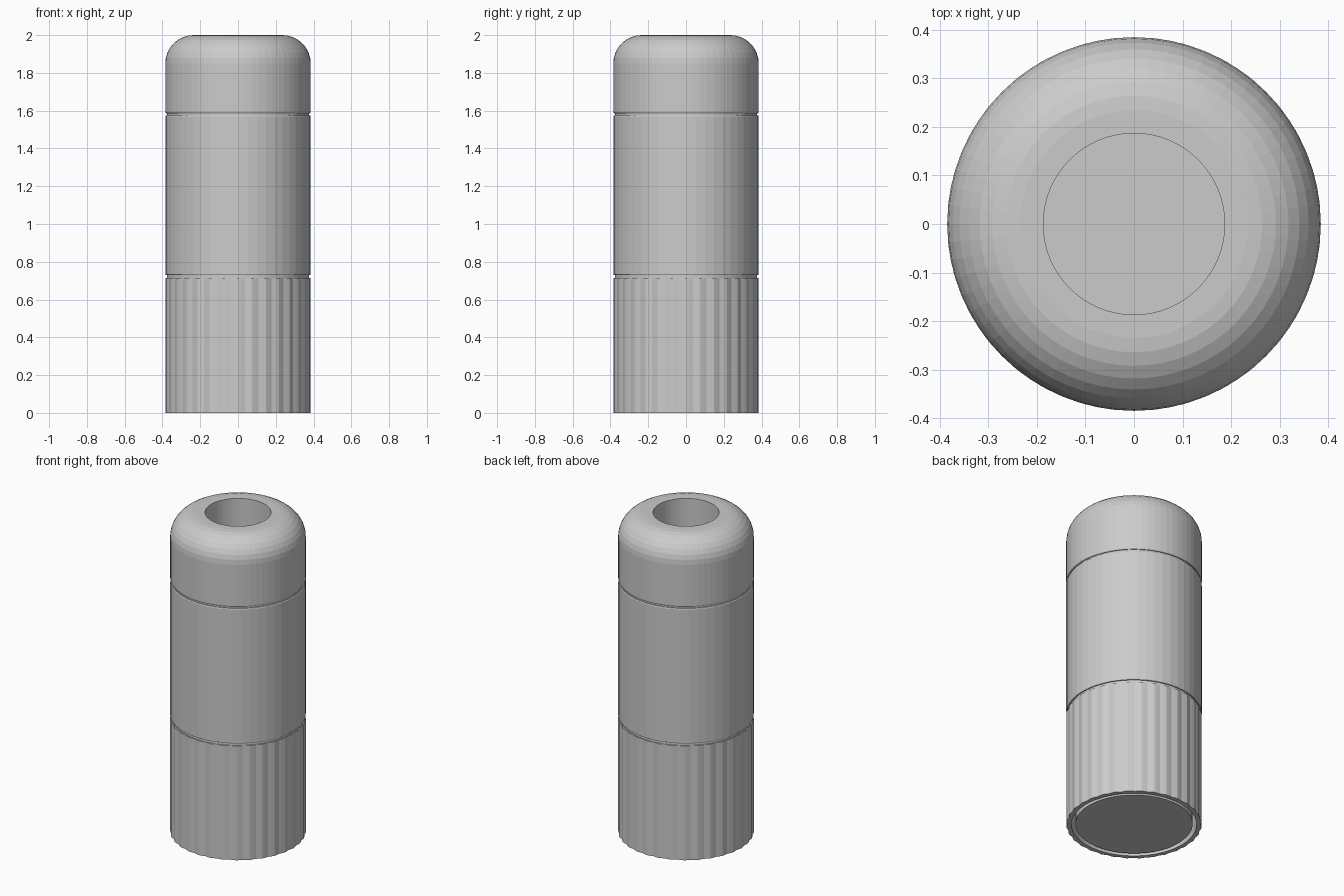
import bpy, bmesh
from math import sin, cos, pi, radians

if "Cube" in bpy.data.objects:
    bpy.data.objects.remove(bpy.data.objects["Cube"])


def lathe(name, profile, sides, ripple=0.0, lobes=1, closed=True, smooth=0):
    """Spin (radius, z) points around z; the ripple only affects the outer wall."""
    bm = bmesh.new()
    rings = []
    for r, z in profile:
        ring = []
        for i in range(sides):
            a = 2 * pi * i / sides
            rr = r - (ripple * (0.5 - 0.5 * cos(lobes * a)) if r > 0.37 else 0)
            ring.append(bm.verts.new((rr * cos(a), rr * sin(a), z)))
        rings.append(ring)
    pairs = list(zip(rings, rings[1:]))
    if closed:
        pairs.append((rings[-1], rings[0]))
    for lo, hi in pairs:
        for i in range(sides):
            j = (i + 1) % sides
            bm.faces.new((lo[i], lo[j], hi[j], hi[i]))
    if not closed:
        bm.faces.new(rings[0])
        bm.faces.new(rings[-1])
    bmesh.ops.recalc_face_normals(bm, faces=bm.faces)
    mesh = bpy.data.meshes.new(name)
    bm.to_mesh(mesh)
    bm.free()
    obj = bpy.data.objects.new(name, mesh)
    bpy.context.collection.objects.link(obj)
    if smooth:
        bpy.ops.object.select_all(action='DESELECT')
        obj.select_set(True)
        bpy.context.view_layer.objects.active = obj
        bpy.ops.object.shade_smooth_by_angle(angle=radians(smooth))
    return obj


R = 0.385       # outer radius
HOLE = 0.187    # mouth radius
CORE = 0.333    # inner core radius
BORE = 0.355    # inside of the lower grip

# Rounded cap with an open mouth
fillet = 0.15
shoulder = [(R - fillet + fillet * cos(k * pi / 16),
             2 - fillet + fillet * sin(k * pi / 16)) for k in range(9)]
lathe("rounded_cap", [(HOLE, 1.585), (R - 0.004, 1.585), (R, 1.592)]
      + shoulder + [(HOLE, 2.0)], 64)

# Plain middle sleeve
lathe("middle_sleeve", [(CORE, 0.73), (R - 0.003, 0.73), (R, 0.735),
      (R, 1.57), (R - 0.003, 1.575), (CORE, 1.575)], 48)

# Finely fluted lower grip, open underneath
lathe("lower_grip", [(BORE, 0), (R, 0), (R, 0.715), (BORE, 0.715)],
      128, ripple=0.007, lobes=32)

# Thin recessed bands in the two seams
for name, z in (("lower_seam", 0.72), ("upper_seam", 1.58)):
    lathe(name, [(CORE - 0.02, z - 0.02), (R - 0.009, z - 0.02),
                 (R - 0.009, z + 0.02), (CORE - 0.02, z + 0.02)]
          if z < 1 else
          [(HOLE, z - 0.02), (R - 0.009, z - 0.02),
           (R - 0.009, z + 0.02), (HOLE, z + 0.02)], 64)

# Solid core that fills the tube and floors the mouth
lathe("inner_core", [(CORE, 0.003), (CORE, 1.57)], 48, closed=False, smooth=30)
